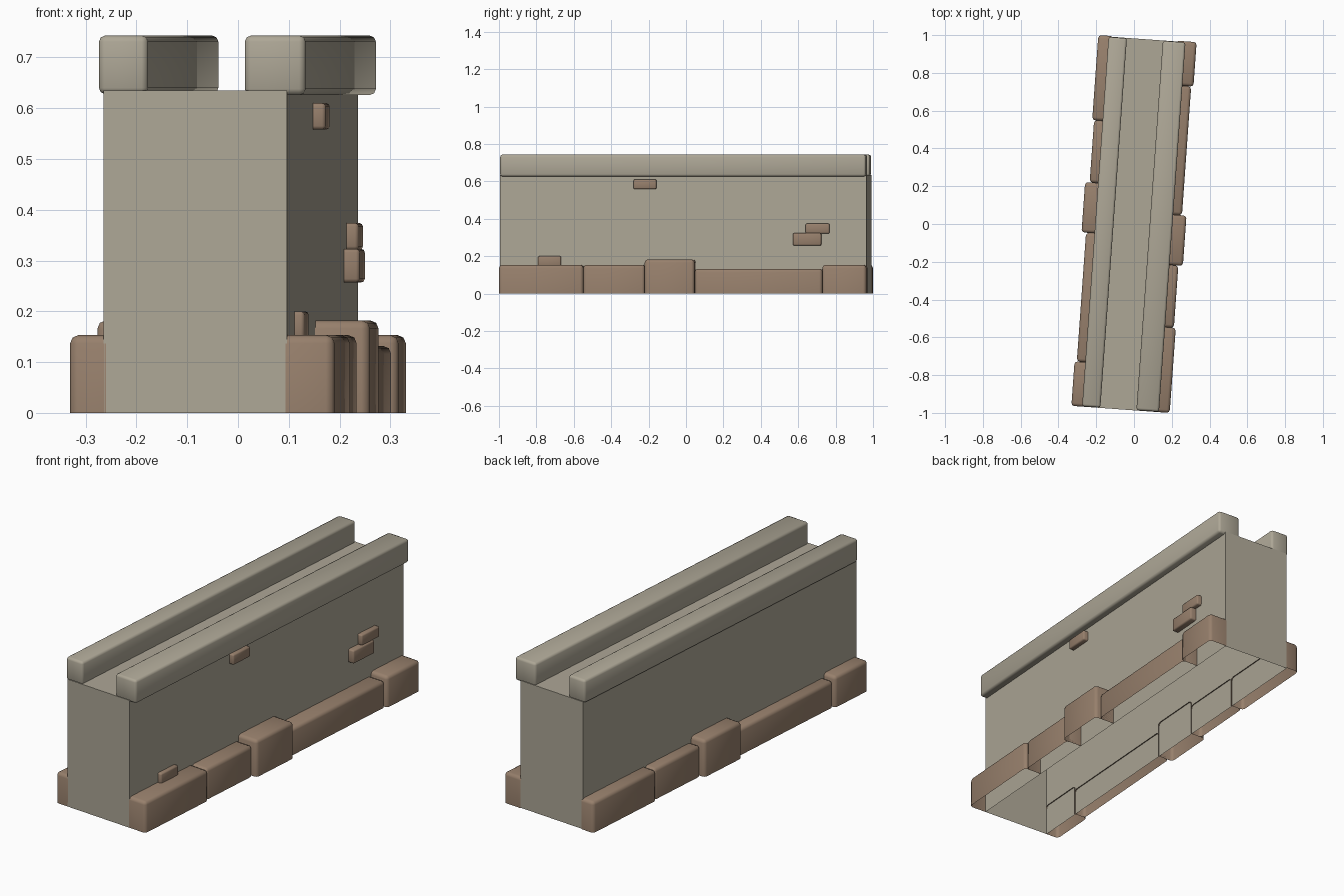
import bpy, bmesh, math
from mathutils import Matrix

if "Cube" in bpy.data.objects:
    bpy.data.objects.remove(bpy.data.objects["Cube"])

YAW = Matrix.Rotation(-math.radians(4.1), 4, 'Z')   # whole wall is slightly turned


def material(name, rgb):
    m = bpy.data.materials.new(name)
    m.diffuse_color = (*rgb, 1)
    m.use_nodes = True
    m.node_tree.nodes["Principled BSDF"].inputs["Base Color"].default_value = m.diffuse_color
    return m


STONE = material("pale stone", (0.42, 0.385, 0.305))
BROWN = material("brown stone", (0.31, 0.215, 0.15))


def box(name, u, v, z, mat, bevel=0.0, open_dirs=()):
    """Box in wall coordinates; faces pointing along open_dirs are removed."""
    bm = bmesh.new()
    bmesh.ops.create_cube(bm, size=1)
    for p in bm.verts:
        for i, (lo, hi) in enumerate((u, v, z)):
            p.co[i] = lo if p.co[i] < 0 else hi
    bm.normal_update()
    gone = [f for f in bm.faces
            if any(f.normal[a] * s > 0.9 for a, s in open_dirs)]
    if gone:
        bmesh.ops.delete(bm, geom=gone, context='FACES')
    if bevel:
        edges = [e for e in bm.edges if len(e.link_faces) == 2]
        bmesh.ops.bevel(bm, geom=edges, offset=bevel, segments=2,
                        profile=0.5, affect='EDGES')
    bm.transform(YAW)
    me = bpy.data.meshes.new(name)
    bm.to_mesh(me)
    bm.free()
    me.materials.append(mat)
    ob = bpy.data.objects.new(name, me)
    bpy.context.collection.objects.link(ob)
    if bevel:
        bpy.context.view_layer.objects.active = ob
        ob.select_set(True)
        bpy.ops.object.shade_smooth_by_angle(angle=math.radians(50))
        ob.select_set(False)
    return ob


# Hollow wall body, open underneath
box("wall_body", (-0.195, 0.167), (-0.984, 0.98), (0, 0.635), STONE,
    open_dirs=[(2, -1)])

# Parapet rails along both top edges
box("parapet_left", (-0.205, -0.108), (-0.982, 0.978), (0.628, 0.743), STONE, 0.012)
box("parapet_right", (0.083, 0.203), (-0.982, 0.978), (0.626, 0.743), STONE, 0.012)

# Base blocks: start, end, outward reach, height; left row is the right row turned round
BLOCKS = [(-0.984, -0.533, 0.260, 0.153),
          (-0.533, -0.203, 0.250, 0.153),
          (-0.203, 0.064, 0.274, 0.182),
          (0.064, 0.748, 0.250, 0.132),
          (0.748, 0.984, 0.262, 0.153)]
for i, (a, b, reach, h) in enumerate(BLOCKS):
    box(f"base_block_right_{i}", (0.164, reach), (a, b), (0, h), BROWN, 0.016,
        [(2, -1), (0, -1)])
    box(f"base_block_left_{i}", (-reach, -0.19), (-b, -a), (0, h), BROWN, 0.016,
        [(2, -1), (0, 1)])

# Exposed bricks on the right face
BRICKS = [(-0.268, -0.146, 0.558, 0.610, 0.192),
          (0.654, 0.782, 0.321, 0.374, 0.191),
          (0.586, 0.738, 0.257, 0.323, 0.198),
          (-0.780, -0.657, 0.140, 0.200, 0.187)]
for i, (a, b, lo, hi, reach) in enumerate(BRICKS):
    box(f"brick_{i}", (0.16, reach), (a, b), (lo, hi), BROWN, 0.007, [(0, -1)])
